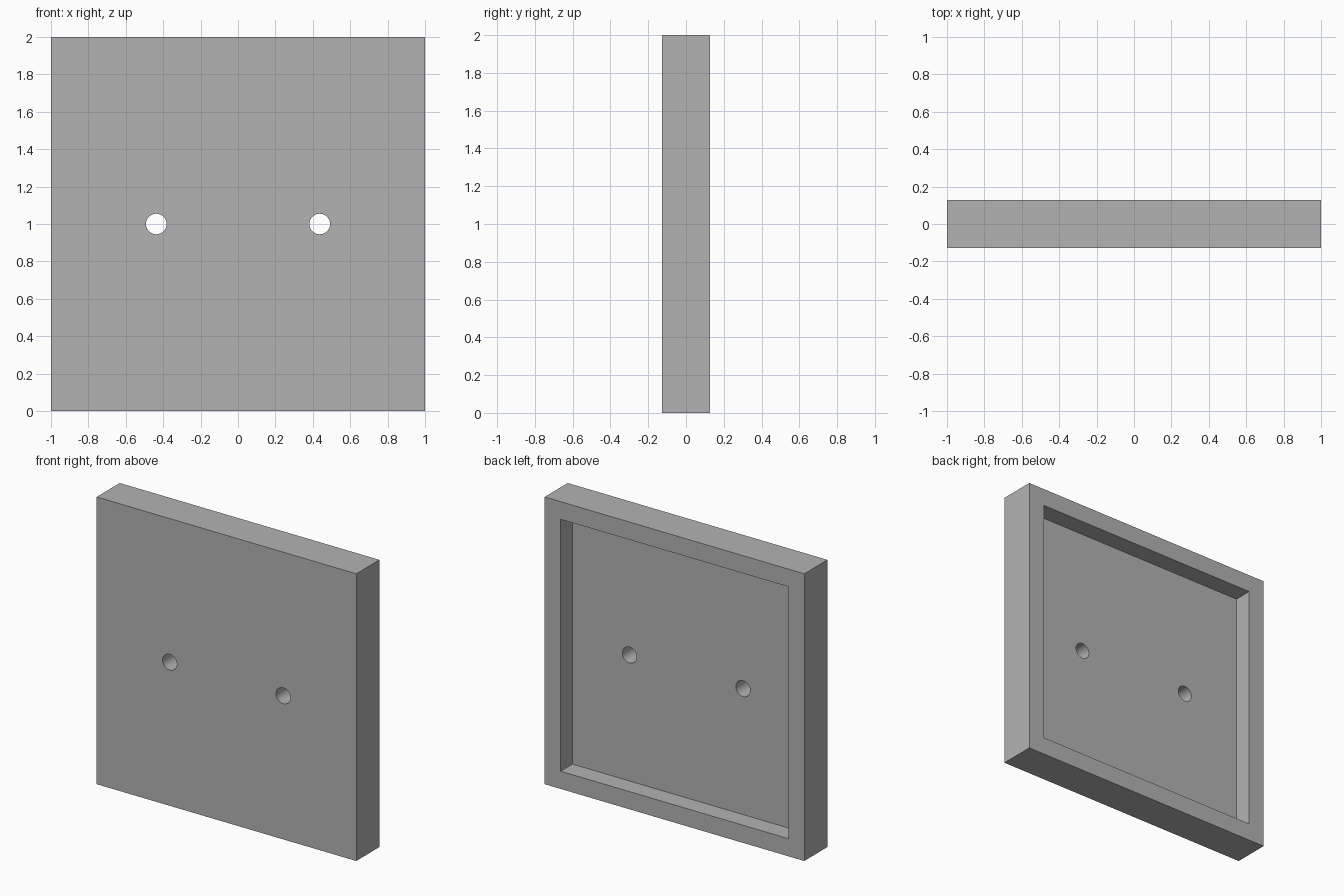
import bpy
from math import pi

default_cube = bpy.data.objects.get("Cube")
if default_cube:
    bpy.data.objects.remove(default_cube, do_unlink=True)

SIZE, DEPTH = 2.0, 0.254
RIM, POCKET = 0.123, 0.13
HOLE_X, HOLE_R = 0.437, 0.055
MID = SIZE / 2

# Plain grey material
grey = bpy.data.materials.new("plain grey")
grey.use_nodes = True
colour = (0.45, 0.45, 0.45, 1)
grey.diffuse_color = colour
grey.node_tree.nodes["Principled BSDF"].inputs["Base Color"].default_value = colour


def box(name, size, centre):
    bpy.ops.mesh.primitive_cube_add(size=1, location=centre)
    obj = bpy.context.object
    obj.name = name
    obj.scale = size
    bpy.ops.object.transform_apply(location=False, rotation=False, scale=True)
    obj.data.materials.append(grey)
    return obj


def cut(target, cutter):
    cutter.hide_render = True
    mod = target.modifiers.new(cutter.name, "BOOLEAN")
    mod.operation = "DIFFERENCE"
    mod.solver = "EXACT"
    mod.object = cutter
    bpy.context.view_layer.objects.active = target
    bpy.ops.object.modifier_apply(modifier=mod.name)
    bpy.data.objects.remove(cutter, do_unlink=True)


# Square panel
panel = box("panel", (SIZE, DEPTH, SIZE), (0, 0, MID))

# Recess in the back, leaving a raised rim
inner = SIZE - 2 * RIM
cut(panel, box("recess_cutter", (inner, 2 * POCKET, inner), (0, DEPTH / 2, MID)))

# Pair of round through holes
for side in (-1, 1):
    bpy.ops.mesh.primitive_cylinder_add(vertices=48, radius=HOLE_R, depth=1,
                                        location=(side * HOLE_X, 0, MID),
                                        rotation=(pi / 2, 0, 0))
    hole = bpy.context.object
    hole.name = "hole_cutter"
    hole.data.materials.append(grey)
    cut(panel, hole)

# Smooth hole walls, sharp panel edges
bpy.ops.object.select_all(action="DESELECT")
panel.select_set(True)
bpy.context.view_layer.objects.active = panel
bpy.ops.object.shade_smooth_by_angle(angle=pi / 6)
